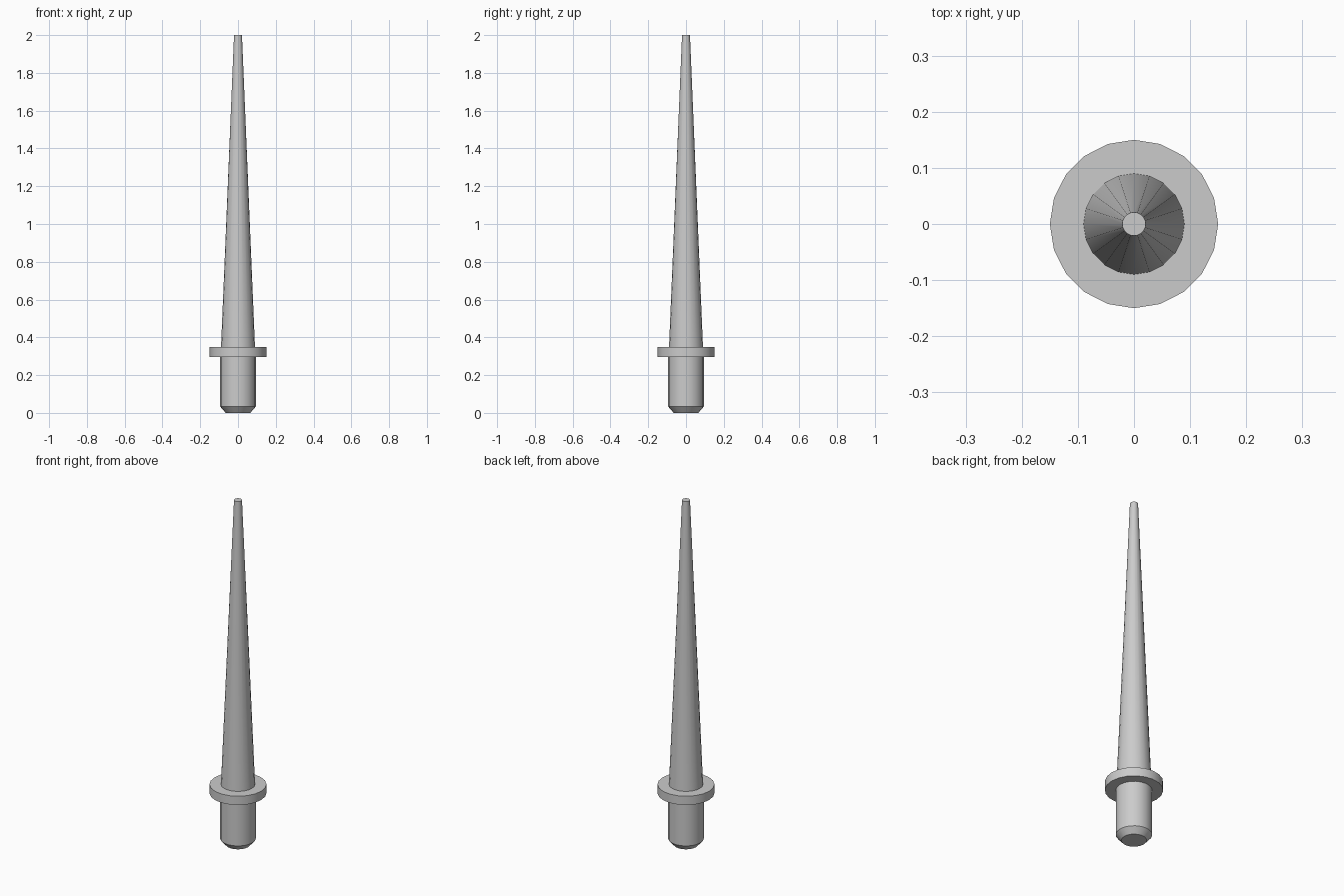
import bpy
import bmesh
from math import cos, sin, tau, radians

cube = bpy.data.objects.get("Cube")
if cube:
    bpy.data.objects.remove(cube, do_unlink=True)

SIDES = 20

grey = bpy.data.materials.new("light_grey")
grey.use_nodes = True
colour = (0.6, 0.6, 0.6, 1)
grey.diffuse_color = colour
grey.node_tree.nodes["Principled BSDF"].inputs["Base Color"].default_value = colour


def turned(name, profile):
    """Closed solid turned about z from (radius, height) pairs, bottom to top."""
    bm = bmesh.new()
    rings = [[bm.verts.new((r * cos(tau * i / SIDES), r * sin(tau * i / SIDES), z))
              for i in range(SIDES)] for r, z in profile]
    for low, high in zip(rings, rings[1:]):
        for i in range(SIDES):
            j = (i + 1) % SIDES
            bm.faces.new((low[i], low[j], high[j], high[i]))
    bm.faces.new(rings[0][::-1])
    bm.faces.new(rings[-1])
    mesh = bpy.data.meshes.new(name)
    bm.to_mesh(mesh)
    bm.free()
    mesh.materials.append(grey)
    obj = bpy.data.objects.new(name, mesh)
    bpy.context.collection.objects.link(obj)
    bpy.ops.object.select_all(action="DESELECT")
    obj.select_set(True)
    bpy.context.view_layer.objects.active = obj
    bpy.ops.object.shade_smooth_by_angle(angle=radians(30))
    return obj


# Mounting peg with a chamfered foot
turned("peg", [(0.065, 0), (0.094, 0.033), (0.094, 0.3)])
# Flat collar between peg and spike
turned("collar", [(0.15, 0.297), (0.15, 0.348)])
# Long tapering spike with a blunt tip
turned("spike", [(0.09, 0.345), (0.021, 2)])
